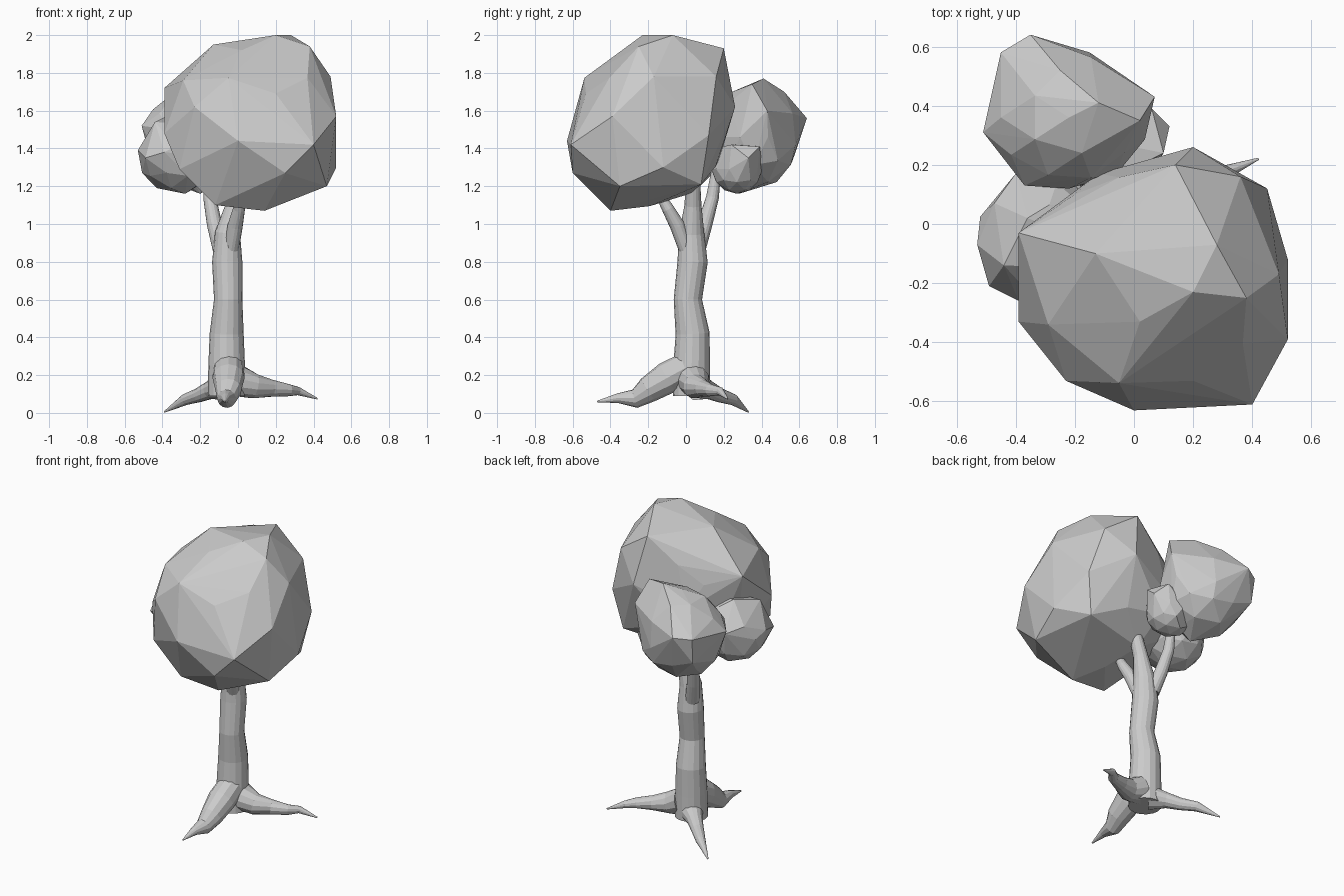
import bpy
import bmesh
import math
from mathutils import Vector

default_cube = bpy.data.objects.get("Cube")
if default_cube:
    bpy.data.objects.remove(default_cube, do_unlink=True)

# One plain grey for the whole tree
grey = bpy.data.materials.new("plain grey")
grey.use_nodes = True
grey.diffuse_color = (0.6, 0.6, 0.6, 1)
grey.node_tree.nodes["Principled BSDF"].inputs["Base Color"].default_value = grey.diffuse_color


def make_object(name, bm):
    """Turn a bmesh into a flat shaded object with the grey material."""
    bmesh.ops.recalc_face_normals(bm, faces=bm.faces[:])
    mesh = bpy.data.meshes.new(name)
    bm.to_mesh(mesh)
    bm.free()
    mesh.materials.append(grey)
    obj = bpy.data.objects.new(name, mesh)
    bpy.context.scene.collection.objects.link(obj)


def limb(name, path, sides=16):
    """Loft rings along a path of (x, y, z, radius) stations."""
    bm = bmesh.new()
    centres = [Vector(station[:3]) for station in path]
    rings = []
    for i, station in enumerate(path):
        ahead = centres[min(i + 1, len(path) - 1)]
        behind = centres[max(i - 1, 0)]
        turn = Vector((0, 0, 1)).rotation_difference(ahead - behind)
        ring = []
        for k in range(sides):
            angle = math.tau * k / sides
            spoke = Vector((math.cos(angle), math.sin(angle), 0)) * station[3]
            ring.append(bm.verts.new(centres[i] + turn @ spoke))
        rings.append(ring)
    for lower, upper in zip(rings, rings[1:]):
        for k in range(sides):
            n = (k + 1) % sides
            bm.faces.new((lower[k], lower[n], upper[n], upper[k]))
    bm.faces.new(rings[0][::-1])
    bm.faces.new(rings[-1])
    make_object(name, bm)


def crown(name, centre, radii, clearance, corners):
    """Faceted ball in which the given corners replace the points near them."""
    bm = bmesh.new()
    bmesh.ops.create_icosphere(bm, subdivisions=2, radius=1)
    centre = Vector(centre)
    corners = [Vector(c) for c in corners]
    for v in bm.verts:
        v.co = centre + v.co * Vector(radii)
    crowded = [v for v in bm.verts
               if min((v.co - c).length for c in corners) < clearance]
    bmesh.ops.delete(bm, geom=crowded, context="VERTS")
    bmesh.ops.delete(bm, geom=bm.edges[:], context="EDGES_FACES")
    for c in corners:
        bm.verts.new(c)
    # Wrap a clean faceted skin around all the points
    bmesh.ops.convex_hull(bm, input=bm.verts[:])
    loose = [v for v in bm.verts if not v.link_faces]
    bmesh.ops.delete(bm, geom=loose, context="VERTS")
    make_object(name, bm)


# Trunk and its two side branches
limb("trunk", [
    (-.06, .03, .09, .1), (-.06, .03, .25, .097), (-.06, .035, .42, .09),
    (-.052, .01, .6, .075), (-.057, .035, .8, .08), (-.055, .03, .95, .067),
    (-.02, .037, 1.1, .045), (.025, .037, 1.25, .037), (.05, .03, 1.36, .022)])
limb("front_branch", [
    (-.035, 0, .87, .04), (-.015, -.045, .99, .04), (.005, -.095, 1.08, .032),
    (.005, -.13, 1.14, .026), (.02, -.2, 1.2, .02)])
limb("back_branch", [
    (-.09, .06, .87, .045), (-.125, .1, 1.0, .04),
    (-.15, .14, 1.14, .034), (-.155, .16, 1.28, .026)])

# Three tapering roots
limb("front_root", [
    (-.05, .02, .25, .08), (-.05, -.1, .185, .085), (-.05, -.2, .122, .07),
    (-.06, -.27, .075, .05), (-.065, -.36, .078, .026), (-.07, -.47, .06, .004)], 12)
limb("left_root", [
    (0, .04, .17, .085), (.09, .05, .14, .066), (.18, .09, .13, .045),
    (.27, .13, .12, .032), (.32, .18, .115, .022), (.42, .22, .075, .004)], 12)
limb("right_root", [
    (-.08, .06, .14, .075), (-.15, .125, .12, .048), (-.21, .18, .093, .038),
    (-.28, .25, .07, .03), (-.39, .33, .005, .004)], 12)

# Leaf crowns: large front, back, side and a small one between
crown("main_crown", (.065, -.19, 1.54), (.44, .43, .445), .16, [
    (-.39, -.03, 1.72), (-.39, -.33, 1.48), (-.29, -.34, 1.76), (-.23, -.53, 1.62),
    (-.31, -.43, 1.29), (0, -.63, 1.44), (.4, -.61, 1.42), (.25, -.6, 1.27),
    (.2, -.53, 1.69), (.14, -.4, 1.07), (-.12, -.42, 1.1), (.47, -.35, 1.2),
    (.4, .08, 1.21), (.52, -.39, 1.57), (.52, -.12, 1.3), (.49, -.17, 1.78),
    (.45, .12, 1.47), (.36, .16, 1.78), (.2, .26, 1.62), (-.12, .17, 1.5),
    (-.2, .1, 1.66), (.14, .2, 1.93), (.03, 0, 1.95), (-.13, -.1, 1.95),
    (.2, -.23, 2), (.28, -.07, 2), (.02, -.33, 1.92), (.38, -.25, 1.94)])
crown("back_crown", (-.22, .36, 1.46), (.27, .24, .28), .11, [
    (-.51, .31, 1.52), (-.45, .58, 1.55), (-.44, .56, 1.39), (-.35, .64, 1.56),
    (-.15, .58, 1.42), (.07, .43, 1.6), (.02, .35, 1.74), (-.12, .41, 1.77),
    (-.25, .52, 1.7), (-.37, .13, 1.5), (-.2, .28, 1.16)])
crown("side_crown", (-.32, -.04, 1.36), (.21, .21, .2), .09, [
    (-.53, -.07, 1.39), (-.49, -.21, 1.35), (-.39, -.26, 1.38),
    (-.4, .17, 1.42), (-.36, .02, 1.58), (-.44, -.14, 1.54), (-.28, -.05, 1.16)])
crown("small_crown", (-.05, .27, 1.29), (.15, .135, .13), .06, [
    (.06, .39, 1.41), (.12, .33, 1.35), (.1, .24, 1.42), (-.08, .15, 1.4),
    (-.12, .38, 1.28)])
